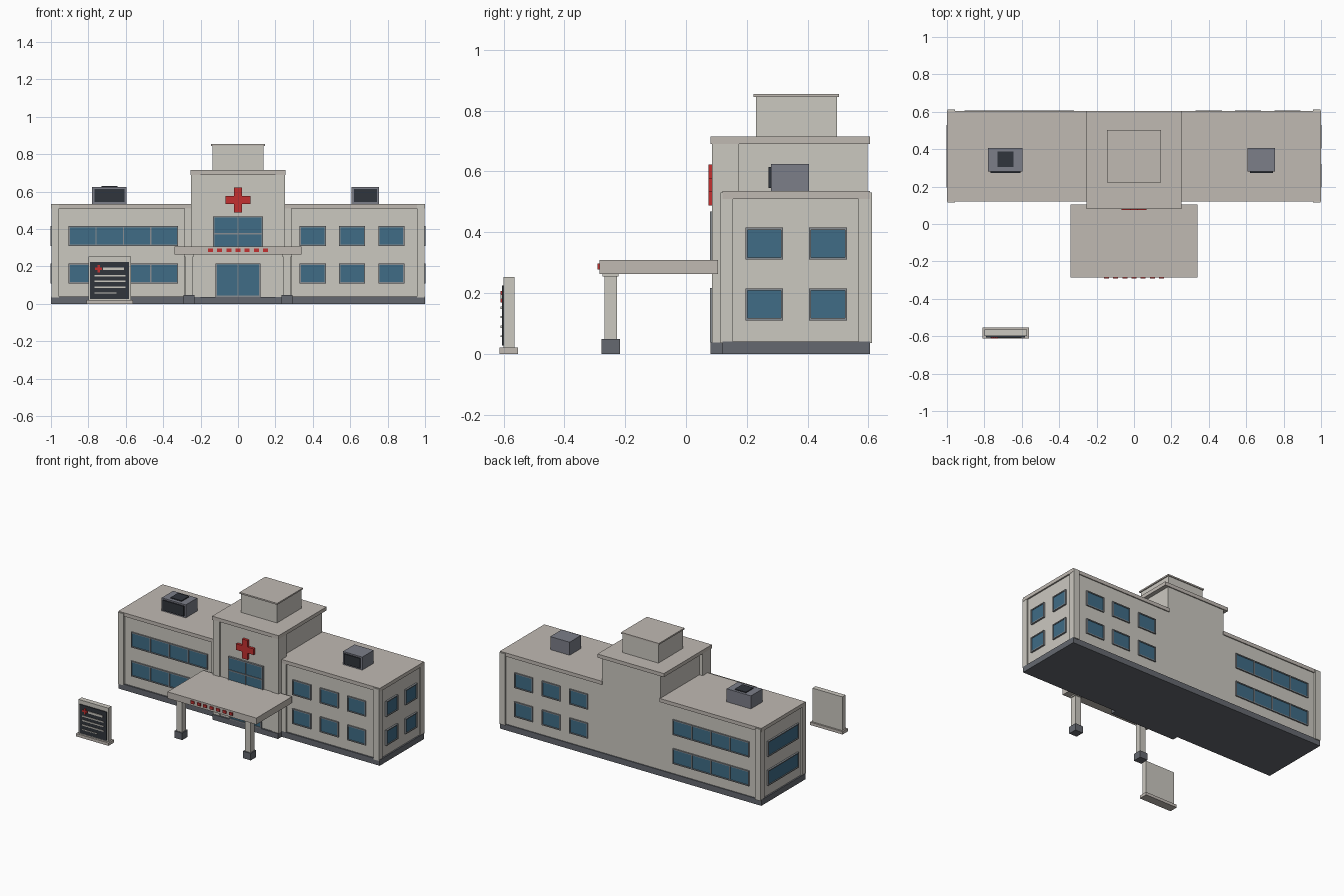
import bpy, bmesh

if "Cube" in bpy.data.objects:
    bpy.data.objects.remove(bpy.data.objects["Cube"])


def material(name, r, g, b):
    m = bpy.data.materials.new(name)
    m.diffuse_color = (r, g, b, 1)
    m.use_nodes = True
    m.node_tree.nodes["Principled BSDF"].inputs["Base Color"].default_value = m.diffuse_color
    return m


WALL = material("wall", 0.60, 0.58, 0.53)
TRIM = material("trim", 0.53, 0.49, 0.45)
BASE = material("base_grey", 0.13, 0.14, 0.16)
METAL = material("metal", 0.20, 0.21, 0.25)
FRAME = material("frame", 0.25, 0.27, 0.29)
DARK = material("dark", 0.03, 0.035, 0.045)
GLASS = material("glass", 0.05, 0.15, 0.24)
RED = material("red", 0.55, 0.03, 0.03)


def part(name, mat, *boxes):
    """One object made of boxes given as (x0, x1, y0, y1, z0, z1)."""
    bm = bmesh.new()
    for x0, x1, y0, y1, z0, z1 in boxes:
        for v in bmesh.ops.create_cube(bm, size=1)["verts"]:
            v.co = (x1 if v.co.x > 0 else x0,
                    y1 if v.co.y > 0 else y0,
                    z1 if v.co.z > 0 else z0)
    me = bpy.data.meshes.new(name)
    bm.to_mesh(me)
    bm.free()
    me.materials.append(mat)
    ob = bpy.data.objects.new(name, me)
    bpy.context.collection.objects.link(ob)
    return ob


def on_face(face, plane, u0, u1, d0, d1, z0, z1):
    """Box on a wall plane; d is the distance outward."""
    s = 1 if face in ("back", "right") else -1
    a, b = sorted((plane + s * d0, plane + s * d1))
    if face in ("front", "back"):
        return (u0, u1, a, b, z0, z1)
    return (a, b, u0, u1, z0, z1)


def window(name, face, plane, u0, u1, z0, z1, panes=1, transom=None, out=0.009):
    t = 0.007
    bars = [(u0, u1, z0, z0 + t), (u0, u1, z1 - t, z1),
            (u0, u0 + t, z0 + t, z1 - t), (u1 - t, u1, z0 + t, z1 - t)]
    for i in range(1, panes):
        c = u0 + (u1 - u0) * i / panes
        bars.append((c - t / 2, c + t / 2, z0 + t, z1 - t))
    if transom:
        bars.append((u0 + t, u1 - t, transom - t / 2, transom + t / 2))
    part(name + "_frame", FRAME,
         *[on_face(face, plane, a, b, -0.005, out, c, d) for a, b, c, d in bars])
    part(name + "_glass", GLASS,
         on_face(face, plane, u0 + t, u1 - t, -0.005, out - 0.005, z0 + t, z1 - t))


def cross(name, x, z, arm, half, y0, y1):
    part(name, RED, (x - arm, x + arm, y0, y1, z - half, z + half),
         (x - half, x + half, y0, y1, z + half, z + arm),
         (x - half, x + half, y0, y1, z - arm, z - half))


# Wings: plinth, walls, roof slabs and corner pilasters
part("plinth", BASE, (-1, 1, 0.12, 0.605, 0, 0.04))
part("wing_walls", WALL, (-0.99, 0.99, 0.13, 0.598, 0.04, 0.51))
for side, s in (("left", -1), ("right", 1)):
    a, b = sorted((s * 0.22, s))
    part(side + "_roof_slab", TRIM, (a, b, 0.12, 0.605, 0.51, 0.535))
    a, b = sorted((s * 0.957, s * 0.998))
    part(side + "_corner_pilasters", WALL,
         (a, b, 0.114, 0.155, 0.035, 0.53), (a, b, 0.568, 0.612, 0.035, 0.53))
    a, b = sorted((s * 0.25, s * 0.285))
    part(side + "_inner_pilaster", WALL, (a, b, 0.12, 0.15, 0.04, 0.51))

# Wing windows
for floor, (z0, z1) in enumerate(((0.11, 0.215), (0.31, 0.415))):
    for face, plane in (("front", 0.13), ("back", 0.598)):
        window(f"{face}_strip_window_{floor}", face, plane, -0.905, -0.32, z0, z1, 4)
        for i, x in enumerate((0.40, 0.61, 0.82)):
            window(f"{face}_window_{floor}_{i}", face, plane, x - 0.07, x + 0.07, z0, z1)
    window(f"left_strip_window_{floor}", "left", -0.99, 0.195, 0.53, z0, z1, out=0.012)
    for i, y in enumerate((0.195, 0.405)):
        window(f"right_window_{floor}_{i}", "right", 0.99, y, y + 0.125, z0, z1, out=0.012)

# Central tower
part("tower_plinth", BASE, (-0.25, 0.25, 0.08, 0.2, 0, 0.037))
part("tower_walls", WALL, (-0.225, 0.225, 0.092, 0.598, 0.037, 0.69))
part("tower_pilasters", WALL, (-0.25, -0.2, 0.086, 0.175, 0.037, 0.69),
     (0.2, 0.25, 0.086, 0.175, 0.037, 0.69))
part("tower_roof_slab", TRIM, (-0.254, 0.254, 0.08, 0.605, 0.69, 0.715))
part("penthouse", WALL, (-0.137, 0.137, 0.23, 0.497, 0.715, 0.845))
part("penthouse_cap", TRIM, (-0.144, 0.144, 0.222, 0.503, 0.845, 0.855))
cross("tower_cross", 0, 0.555, 0.067, 0.021, 0.074, 0.094)
window("tower_window", "front", 0.092, -0.133, 0.133, 0.30, 0.468, 2, 0.375, 0.013)
window("entrance_doors", "front", 0.092, -0.12, 0.12, 0.037, 0.217, 2, None, 0.013)

# Entrance canopy with columns and red markers
part("canopy", TRIM, (-0.34, 0.34, -0.285, 0.105, 0.263, 0.308))
part("canopy_markers", RED, *[(x * 0.049 - 0.013, x * 0.049 + 0.013, -0.292, -0.28, 0.278, 0.297)
                              for x in range(-3, 4)])
for side, x in (("left", -0.262), ("right", 0.262)):
    part(side + "_column", WALL, (x - 0.022, x + 0.022, -0.269, -0.227, 0.045, 0.254),
         (x - 0.027, x + 0.027, -0.274, -0.222, 0.254, 0.263))
    part(side + "_column_base", BASE, (x - 0.03, x + 0.03, -0.278, -0.218, 0, 0.048))

# Rooftop units
for side, x0, x1 in (("left", -0.78, -0.595), ("right", 0.607, 0.755)):
    part(side + "_roof_unit", METAL, (x0, x1, 0.28, 0.405, 0.535, 0.625))
    part(side + "_roof_unit_grille", DARK, (x0 + 0.012, x1 - 0.012, 0.272, 0.285, 0.545, 0.615))
part("left_roof_unit_fan", DARK, (-0.73, -0.645, 0.305, 0.388, 0.62, 0.631))

# Free-standing sign
part("sign_base", TRIM, (-0.81, -0.562, -0.613, -0.553, 0, 0.02))
part("sign_body", WALL, (-0.80, -0.572, -0.60, -0.565, 0.02, 0.253))
part("sign_panel", DARK, (-0.79, -0.582, -0.606, -0.598, 0.027, 0.225))
cross("sign_cross", -0.745, 0.188, 0.019, 0.006, -0.611, -0.604)
part("sign_bars", WALL, (-0.722, -0.61, -0.61, -0.604, 0.181, 0.195),
     *[(-0.766, -0.602 - d, -0.61, -0.604, z, z + 0.008)
       for z, d in ((0.147, 0), (0.117, 0), (0.085, 0))],
     (-0.766, -0.65, -0.61, -0.604, 0.055, 0.06))
